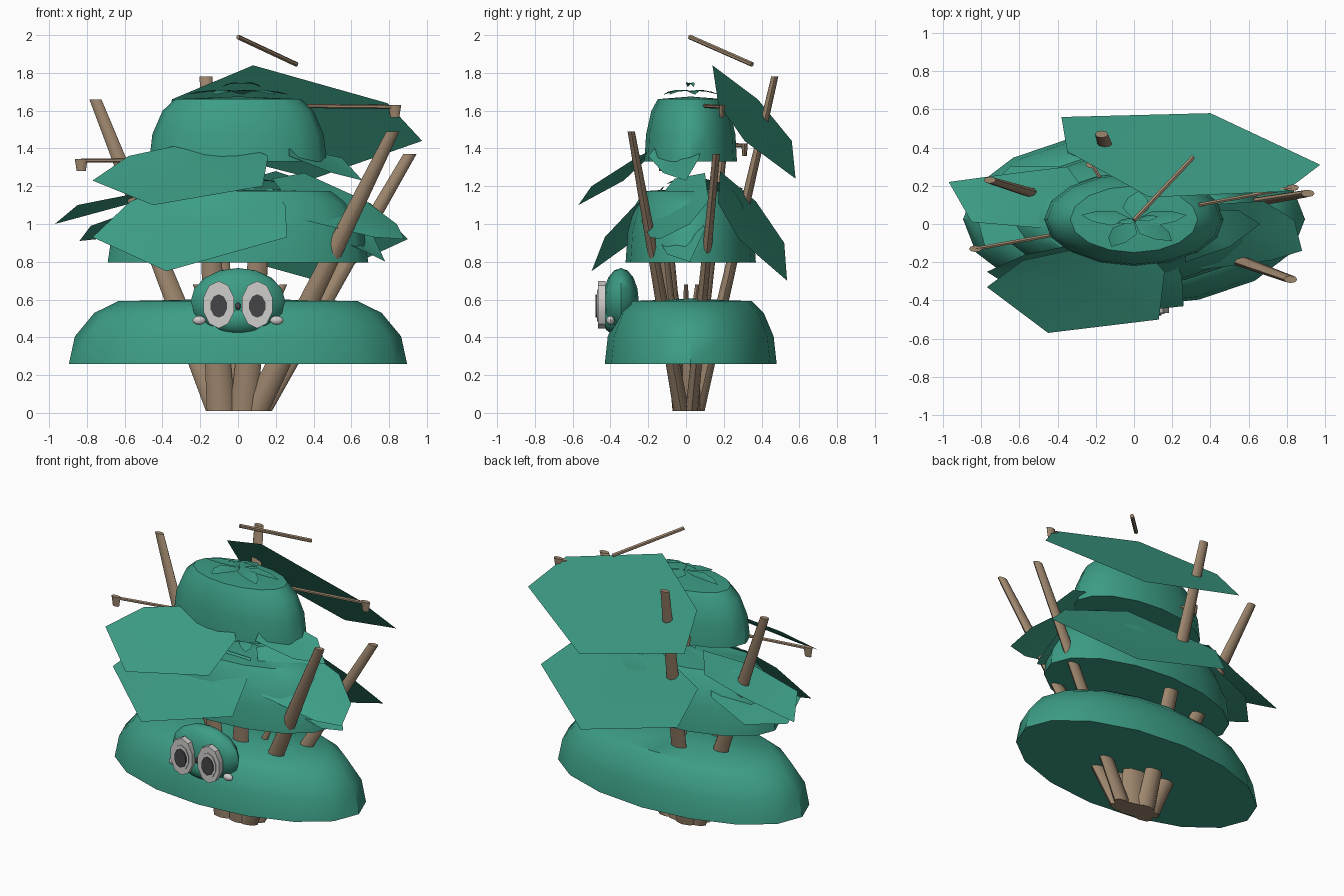
import bpy, bmesh, math
from mathutils import Vector, Matrix

if "Cube" in bpy.data.objects:
    bpy.data.objects.remove(bpy.data.objects["Cube"])


def material(name, rgb):
    m = bpy.data.materials.new(name)
    m.diffuse_color = (*rgb, 1)
    m.use_nodes = True
    m.node_tree.nodes["Principled BSDF"].inputs["Base Color"].default_value = m.diffuse_color
    return m


GREEN = material("leaf_green", (0.045, 0.335, 0.235))
BROWN = material("bark_brown", (0.34, 0.24, 0.155))
WHITE = material("eye_white", (0.62, 0.61, 0.60))
DARK = material("pupil_dark", (0.06, 0.06, 0.065))


def finish(name, bm, mat, angle=40):
    bmesh.ops.recalc_face_normals(bm, faces=bm.faces)
    me = bpy.data.meshes.new(name)
    bm.to_mesh(me)
    bm.free()
    me.materials.append(mat)
    ob = bpy.data.objects.new(name, me)
    bpy.context.collection.objects.link(ob)
    bpy.ops.object.select_all(action='DESELECT')
    ob.select_set(True)
    bpy.context.view_layer.objects.active = ob
    bpy.ops.object.shade_smooth_by_angle(angle=math.radians(angle))
    return ob


def dome(name, z0, z1, rx, ry, cy=0.025, n=16):
    """Closed oval canopy with a rounded shoulder and a nearly flat top."""
    bm = bmesh.new()
    rings = []
    for r, h in ((1, 0), (0.965, 0.42), (0.85, 0.78), (0.71, 0.96)):
        rings.append([bm.verts.new((rx * r * math.cos(2 * math.pi * i / n),
                                    cy + ry * r * math.sin(2 * math.pi * i / n),
                                    z0 + (z1 - z0) * h)) for i in range(n)])
    top = bm.verts.new((0, cy, z1))
    for a, b in zip(rings, rings[1:]):
        for i in range(n):
            j = (i + 1) % n
            bm.faces.new((a[i], a[j], b[j], b[i]))
    for i in range(n):
        bm.faces.new((rings[-1][i], rings[-1][(i + 1) % n], top))
    bm.faces.new(rings[0][::-1])
    return finish(name, bm, GREEN)


def log(name, a, b, r0, r1, squash=0.55, n=8):
    """Tapered log between two points, with level ends."""
    bm = bmesh.new()
    rings = []
    for p, r in ((a, r0), (b, r1)):
        rings.append([bm.verts.new((p[0] + r * math.cos(2 * math.pi * i / n),
                                    p[1] + r * squash * math.sin(2 * math.pi * i / n),
                                    p[2])) for i in range(n)])
    for i in range(n):
        j = (i + 1) % n
        bm.faces.new((rings[0][i], rings[0][j], rings[1][j], rings[1][i]))
    bm.faces.new(rings[0][::-1])
    bm.faces.new(rings[1])
    return finish(name, bm, BROWN, 50)


def twig(name, a, b, r, n=6):
    a, b = Vector(a), Vector(b)
    d = b - a
    bm = bmesh.new()
    m = Matrix.Translation((a + b) / 2) @ d.to_track_quat('Z', 'Y').to_matrix().to_4x4()
    bmesh.ops.create_cone(bm, cap_ends=True, segments=n, radius1=r, radius2=r,
                          depth=d.length, matrix=m)
    return finish(name, bm, BROWN, 50)


def leaf(name, pts):
    """Thin sheet fanned around its middle, upper side facing up."""
    bm = bmesh.new()
    vs = [bm.verts.new(p) for p in pts]
    mid = bm.verts.new(sum((Vector(p) for p in pts), Vector()) / len(pts))
    for i in range(len(vs)):
        bm.faces.new((vs[i], vs[(i + 1) % len(vs)], mid))
    ob = finish(name, bm, GREEN, 60)
    if sum(p.normal.z * p.area for p in ob.data.polygons) < 0:
        ob.data.flip_normals()
    return ob


def ball(name, c, s, mat, u=12, v=8):
    bm = bmesh.new()
    bmesh.ops.create_uvsphere(bm, u_segments=u, v_segments=v, radius=1,
                              matrix=Matrix.Translation(c) @ Matrix.Diagonal((*s, 1)))
    return finish(name, bm, mat, 50)


def plate(name, x, z, y0, y1, rx, rz, mat, n=10):
    """Oval disc facing the front."""
    bm = bmesh.new()
    m = (Matrix.Translation((x, (y0 + y1) / 2, z)) @ Matrix.Diagonal((rx, 1, rz, 1))
         @ Matrix.Rotation(math.pi / 2, 4, 'X'))
    bmesh.ops.create_cone(bm, cap_ends=True, segments=n, radius1=1, radius2=1,
                          depth=y1 - y0, matrix=m)
    return finish(name, bm, mat, 35)


# Three stacked canopies
dome("lower_canopy", 0.26, 0.605, 0.895, 0.455)
dome("middle_canopy", 0.795, 1.19, 0.69, 0.345)
dome("upper_canopy", 1.33, 1.675, 0.47, 0.245)

# Bundle of logs fanning out from the base
log("log_left", (-0.10, 0.03, 0.01), (-0.755, 0.23, 1.66), 0.07, 0.032)
log("log_back", (-0.04, 0.06, 0.01), (-0.17, 0.47, 1.78), 0.07, 0.034)
log("log_front_right", (0.09, -0.025, 0.01), (0.82, -0.29, 1.49), 0.075, 0.035)
log("log_right", (0.12, 0.03, 0.01), (0.91, 0.16, 1.37), 0.06, 0.035)
log("log_front_left", (-0.09, -0.025, 0.01), (-0.15, -0.10, 0.95), 0.075, 0.05)
log("log_front", (0.03, -0.03, 0.01), (0.12, -0.13, 0.95), 0.075, 0.05)
log("core_trunk", (0, 0.02, 0.01), (0, 0.02, 0.55), 0.12, 0.09, 0.5)

# Short stubs on the lower canopy
for i, (x, y) in enumerate(((-0.22, -0.06), (0.24, 0.0), (-0.02, 0.06))):
    log("stub_%d" % i, (x * 0.8, y * 0.8, 0.58), (x, y, 0.68), 0.025, 0.02)

# Thin branches ending in hanging pegs
for i, (a, b) in enumerate((((0.34, 0.10, 1.625), (0.83, 0.19, 1.62)),
                            ((-0.44, -0.06, 1.34), (-0.83, -0.13, 1.335)),
                            ((-0.15, 0.20, 1.42), (-0.22, 0.31, 1.415)))):
    twig("branch_%d" % i, a, b, 0.011)
    log("peg_%d" % i, (b[0], b[1], b[2] - 0.055), (b[0], b[1], b[2] + 0.01), 0.024, 0.034, 0.5)
twig("top_stick", (0, 0.02, 1.99), (0.31, 0.35, 1.845), 0.013)

# Large drooping leaves
leaf("back_leaf_upper", [(0.08, 0.14, 1.84), (0.79, 0.17, 1.64), (0.975, 0.31, 1.44),
                         (0.40, 0.58, 1.24), (-0.38, 0.56, 1.44), (-0.35, 0.38, 1.66)])
leaf("back_leaf_lower", [(0.20, 0.18, 1.28), (0.70, 0.17, 1.11), (0.90, 0.28, 0.92),
                         (0.42, 0.535, 0.70), (-0.30, 0.52, 0.90), (-0.35, 0.37, 1.12)])
leaf("front_leaf_upper", [(-0.58, -0.19, 1.36), (-0.30, -0.13, 1.42), (0.05, -0.13, 1.41),
                          (0.16, -0.25, 1.36), (0.13, -0.50, 1.20), (-0.45, -0.57, 1.10),
                          (-0.77, -0.33, 1.23)])
leaf("front_leaf_lower", [(-0.57, -0.16, 1.12), (-0.37, -0.12, 1.20), (0.18, -0.12, 1.19),
                          (0.25, -0.27, 1.10), (0.26, -0.43, 0.93), (-0.38, -0.50, 0.75),
                          (-0.77, -0.25, 0.93)])
leaf("right_leaf_upper", [(0.27, -0.20, 1.36), (0.27, -0.15, 1.42), (0.28, 0.08, 1.41),
                          (0.55, 0.07, 1.35), (0.66, 0.00, 1.23), (0.50, -0.12, 1.27)])
leaf("right_leaf_middle", [(0.18, -0.06, 1.24), (0.35, 0.10, 1.27), (0.68, 0.12, 1.12),
                           (0.84, 0.02, 1.00), (0.88, -0.14, 0.92), (0.72, -0.19, 0.93),
                           (0.35, -0.24, 1.02)])
leaf("right_leaf_lower", [(0.40, -0.18, 0.98), (0.42, 0.08, 1.05), (0.70, 0.10, 0.97),
                          (0.78, 0.02, 0.80), (0.70, -0.10, 0.84)])
leaf("left_leaf_upper", [(-0.97, 0.22, 1.00), (-0.85, 0.01, 1.10), (-0.50, -0.02, 1.17),
                         (-0.20, 0.10, 1.24), (-0.35, 0.30, 1.19), (-0.60, 0.27, 1.10)])
leaf("left_leaf_lower", [(-0.84, 0.10, 0.91), (-0.78, -0.12, 0.99), (-0.50, -0.08, 1.09),
                         (-0.25, 0.10, 1.15), (-0.40, 0.30, 1.05), (-0.65, 0.30, 0.93)])


# Small leaf sprigs above the upper two canopies
def sprig(name, cx, cy, cz, angles, length):
    for i, deg in enumerate(angles):
        a = math.radians(deg)
        pts = []
        for t, w, h in ((0, 0, 0.02), (0.4, 0.25, 0.025), (0.75, 0.18, 0.015), (1, 0, 0),
                        (0.75, -0.18, 0.015), (0.4, -0.25, 0.025)):
            pts.append((cx + length * (t * math.cos(a) - w * math.sin(a)),
                        cy + 0.55 * length * (t * math.sin(a) + w * math.cos(a)),
                        cz + h))
        leaf("%s_%d" % (name, i), pts)


sprig("top_sprig", 0.0, 0.02, 1.685, (10, 85, 170, 245, 315), 0.28)
sprig("crest_sprig", 0.02, 0.02, 1.725, (20, 190), 0.11)
sprig("middle_sprig", 0.06, 0.0, 1.21, (0, 75, 150, 220, 290), 0.2)

# Little round face perched on the front
ball("head", (0, -0.345, 0.592), (0.25, 0.095, 0.175), GREEN)
ball("chin", (0, -0.37, 0.50), (0.15, 0.075, 0.085), GREEN)
for side, s in (("left", -1), ("right", 1)):
    plate(side + "_eye", s * 0.102, 0.573, -0.466, -0.425, 0.085, 0.125, WHITE)
    plate(side + "_eye_rim", s * 0.102, 0.568, -0.472, -0.466, 0.06, 0.085, WHITE)
    plate(side + "_pupil", s * 0.102, 0.566, -0.479, -0.472, 0.045, 0.062, DARK)
    ball(side + "_cheek", (s * 0.205, -0.40, 0.49), (0.036, 0.022, 0.024), WHITE, 8, 6)
ball("nose", (0, -0.44, 0.565), (0.014, 0.012, 0.02), DARK, 8, 6)
